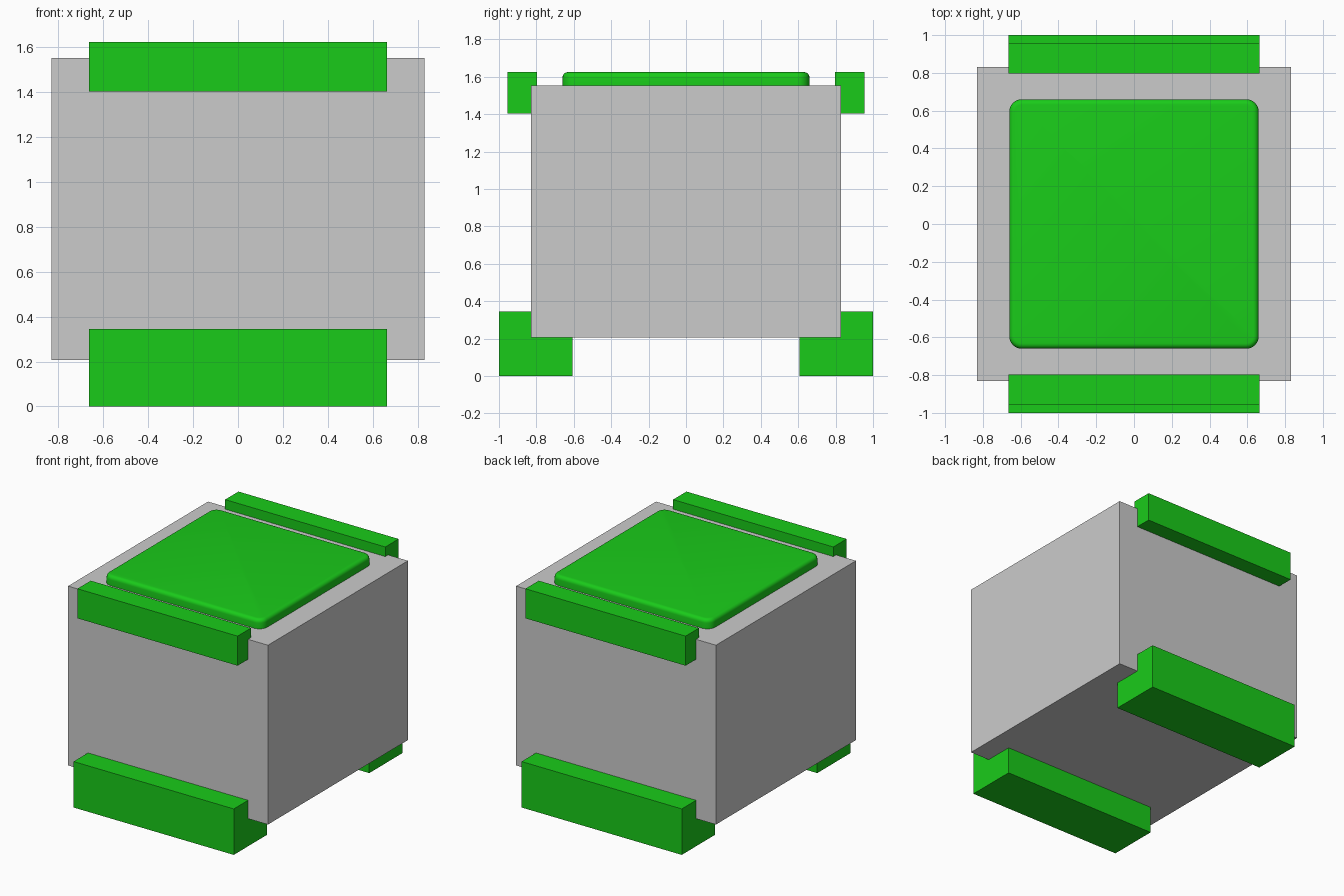
import bpy, bmesh

if "Cube" in bpy.data.objects:
    bpy.data.objects.remove(bpy.data.objects["Cube"])

green = bpy.data.materials.new("green")
green.diffuse_color = (0.01, 0.6, 0.01, 1)
green.use_nodes = True
green.node_tree.nodes["Principled BSDF"].inputs["Base Color"].default_value = green.diffuse_color

HALF = 0.83           # half width of the body
Z0, Z1 = 0.207, 1.553  # body bottom and top
LEN = 0.665           # half length of the bars and the pad


def add_object(name, bm, mat=None):
    bmesh.ops.recalc_face_normals(bm, faces=bm.faces)
    mesh = bpy.data.meshes.new(name)
    bm.to_mesh(mesh)
    bm.free()
    obj = bpy.data.objects.new(name, mesh)
    bpy.context.collection.objects.link(obj)
    if mat:
        mesh.materials.append(mat)
    return obj


def box(hx, hy, z0, z1):
    bm = bmesh.new()
    bmesh.ops.create_cube(bm, size=1)
    for v in bm.verts:
        v.co = (v.co.x * 2 * hx, v.co.y * 2 * hy, z0 + (v.co.z + 0.5) * (z1 - z0))
    return bm


def bar(name, profile, side):
    """Extrude a (y, z) profile along x, on the front (-1) or back (+1)."""
    bm = bmesh.new()
    face = bm.faces.new([bm.verts.new((-LEN, y * side, z)) for y, z in profile])
    ext = bmesh.ops.extrude_face_region(bm, geom=[face])
    verts = [g for g in ext["geom"] if isinstance(g, bmesh.types.BMVert)]
    bmesh.ops.translate(bm, verts=verts, vec=(2 * LEN, 0, 0))
    return add_object(name, bm, green)


# Body
add_object("body", box(HALF, HALF, Z0, Z1))

# L-shaped feet and top edge guards, front and back
foot = [(0.607, 0), (1, 0), (1, 0.345), (HALF, 0.345), (HALF, Z0), (0.607, Z0)]
guard = [(0.797, Z1), (HALF, Z1), (HALF, 1.403), (0.955, 1.403), (0.955, 1.625), (0.797, 1.625)]
for label, side in (("front", -1), ("back", 1)):
    bar(label + "_foot", foot, side)
    bar(label + "_guard", guard, side)

# Top pad: rounded corners, then a softened top rim
bm = box(0.66, 0.66, Z1, 1.625)
corners = [e for e in bm.edges if abs(e.verts[0].co.z - e.verts[1].co.z) > 0.01]
bmesh.ops.bevel(bm, geom=corners, offset=0.065, segments=6, profile=0.5, affect='EDGES')
rim = [e for e in bm.edges if all(v.co.z > 1.62 for v in e.verts)]
bmesh.ops.bevel(bm, geom=rim, offset=0.028, segments=5, profile=0.5, affect='EDGES')
pad = add_object("top_pad", bm, green)
bpy.context.view_layer.objects.active = pad
pad.select_set(True)
bpy.ops.object.shade_smooth_by_angle()
